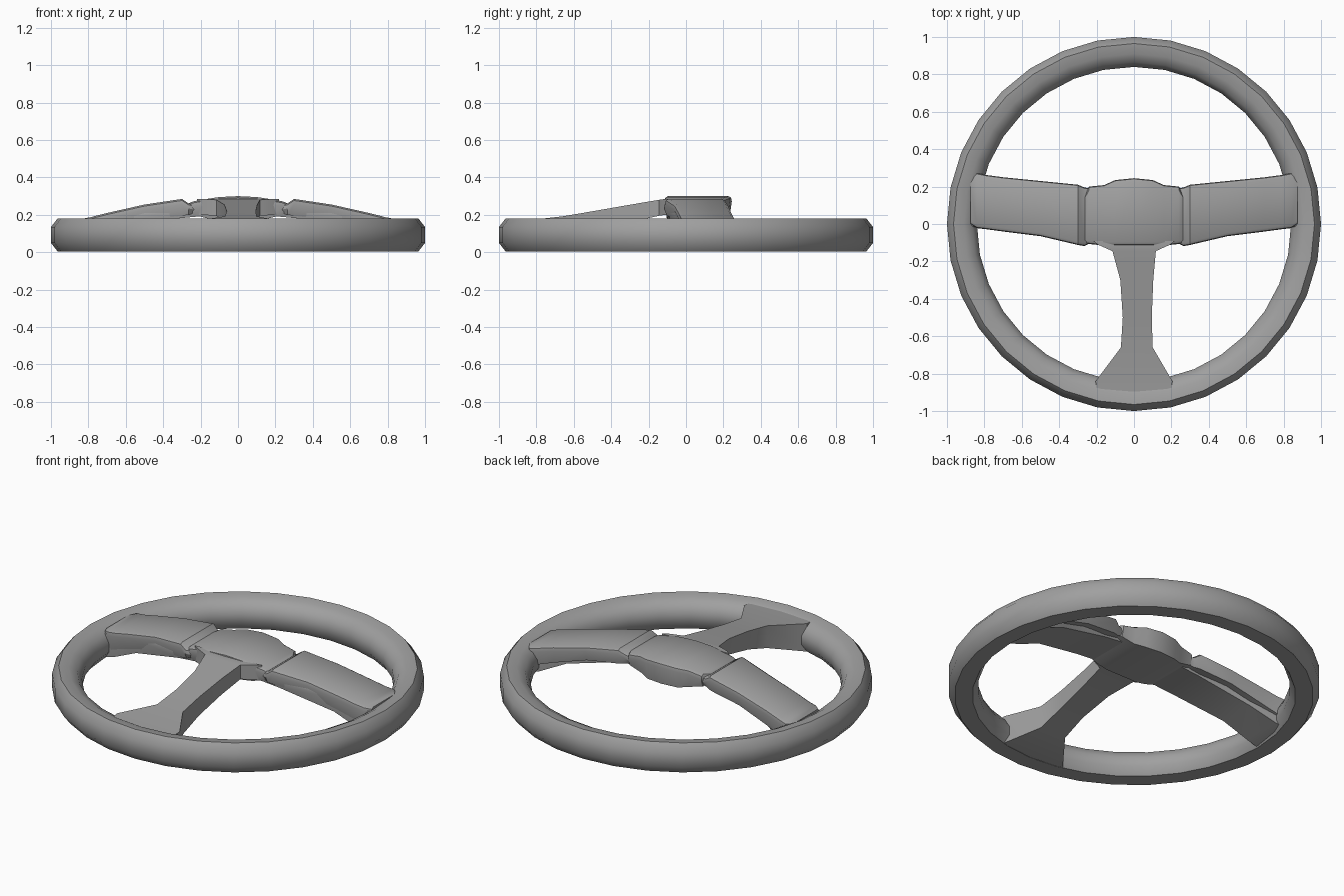
import bpy
import bmesh
import math
from mathutils import Vector

cube = bpy.data.objects.get("Cube")
if cube:
    bpy.data.objects.remove(cube)

GREY = (0.35, 0.35, 0.35, 1)
grey = bpy.data.materials.new("matt grey")
grey.use_nodes = True
grey.diffuse_color = GREY
grey.node_tree.nodes["Principled BSDF"].inputs["Base Color"].default_value = GREY


def loft(name, rings, closed=False, mirror=False, angle=35):
    """Skin a list of equal-length point rings, capping the ends unless closed."""
    bm = bmesh.new()
    loops = [[bm.verts.new(p) for p in ring] for ring in rings]
    pairs = list(zip(loops, loops[1:]))
    if closed:
        pairs.append((loops[-1], loops[0]))
    else:
        bm.faces.new(loops[0])
        bm.faces.new(loops[-1])
    n = len(loops[0])
    for a, b in pairs:
        for i in range(n):
            j = (i + 1) % n
            bm.faces.new((a[i], a[j], b[j], b[i]))
    bmesh.ops.recalc_face_normals(bm, faces=bm.faces)
    mesh = bpy.data.meshes.new(name)
    bm.to_mesh(mesh)
    bm.free()
    mesh.materials.append(grey)
    obj = bpy.data.objects.new(name, mesh)
    bpy.context.collection.objects.link(obj)
    bpy.ops.object.select_all(action="DESELECT")
    obj.select_set(True)
    bpy.context.view_layer.objects.active = obj
    if mirror:
        obj.modifiers.new("other side", "MIRROR")
    bpy.ops.object.shade_smooth_by_angle(angle=math.radians(angle))
    return obj


def padded_section(x, y0, y1, top, bottom, r=0.02):
    """Block section across x with softened upper edges."""
    return [Vector((x, y, z)) for y, z in (
        (y0 + r, bottom), (y0, top - 2 * r), (y0 + 0.3 * r, top - 0.6 * r), (y0 + 1.3 * r, top),
        (y1 - 1.3 * r, top), (y1 - 0.3 * r, top - 0.6 * r), (y1, top - 2 * r), (y1 - r, bottom))]


# Rim: chamfered outside, rounded inside
profile = [(1, 0.05), (1, 0.135), (0.965, 0.18), (0.91, 0.174), (0.865, 0.15),
           (0.84, 0.105), (0.84, 0.05), (0.87, 0.005), (0.965, 0.005)]
STEPS = 32
rim = []
for i in range(STEPS):
    a = math.tau * i / STEPS
    rim.append([(r * math.cos(a), r * math.sin(a), z) for r, z in profile])
loft("rim", rim, closed=True, angle=40)

# Hub: crowned cap, bowed at the back
half = [(0, 0.245, 0.30, 0.17), (0.1, 0.235, 0.295, 0.17), (0.16, 0.208, 0.286, 0.18),
        (0.24, 0.2, 0.272, 0.2), (0.262, 0.16, 0.262, 0.21)]
full = [(-x, *rest) for x, *rest in reversed(half[1:])] + half
loft("hub", [padded_section(x, -0.115 + 0.2 * max(0, abs(x) - 0.2), y1, top, bottom, 0.014)
             for x, y1, top, bottom in full])

# Side arm pads, overhanging the plates at the back
pad = [(0.23, -0.1, 0.19, 0.255, 0.21), (0.265, -0.118, 0.195, 0.262, 0.2),
       (0.3, -0.112, 0.21, 0.285, 0.195), (0.5, -0.065, 0.23, 0.255, 0.17),
       (0.7, -0.04, 0.25, 0.21, 0.11), (0.79, -0.028, 0.262, 0.187, 0.08),
       (0.84, -0.022, 0.272, 0.178, 0.06), (0.875, 0, 0.235, 0.17, 0.06)]
loft("side_arm_pads", [padded_section(*s, 0.014) for s in pad], mirror=True)

# Side arm plates, sloping down to the bottom of the rim
plate = [(0.12, -0.1, 0.16, 0.25, 0.2), (0.33, -0.095, 0.16, 0.23, 0.18),
         (0.65, -0.035, 0.2, 0.2, 0.1), (0.8, -0.015, 0.24, 0.17, 0.03),
         (0.88, -0.015, 0.25, 0.15, 0.008)]
loft("side_arm_plates", [padded_section(*s, 0.008) for s in plate], mirror=True)

# Lower spoke, flaring into the rim
spoke = [(-0.09, -0.22, 0.22, 0.285, 0.2), (-0.112, -0.19, 0.19, 0.285, 0.2),
         (-0.145, -0.115, 0.117, 0.28, 0.195), (-0.3, -0.073, 0.103, 0.254, 0.16),
         (-0.5, -0.06, 0.095, 0.219, 0.11), (-0.66, -0.07, 0.1, 0.192, 0.06),
         (-0.84, -0.205, 0.205, 0.172, 0.006), (-0.92, -0.2, 0.2, 0.165, 0.006)]
loft("lower_spoke", [[(x0, y, bottom), (x1, y, bottom), (x1, y, top), (x0, y, top)]
                     for y, x0, x1, top, bottom in spoke])
